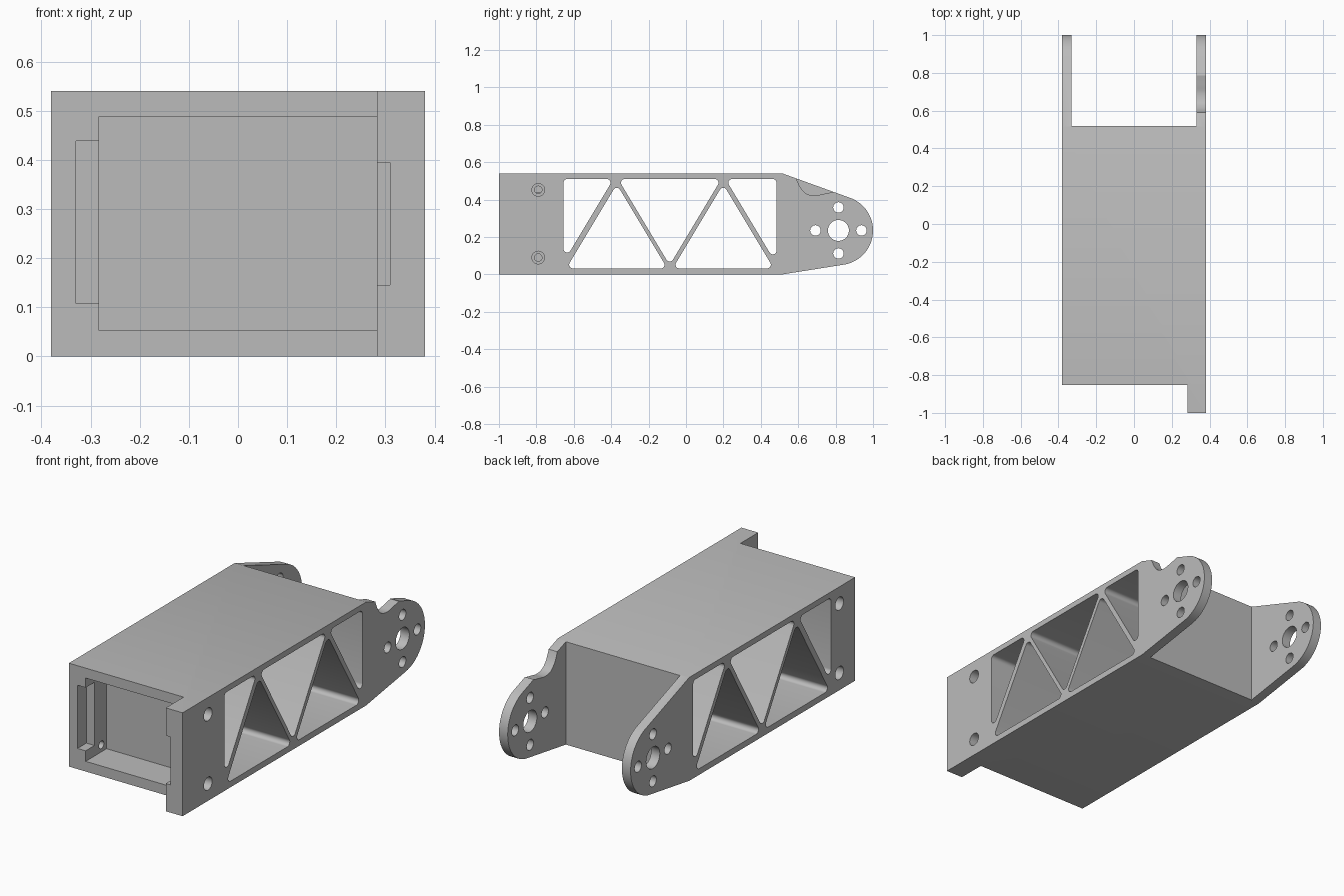
import bpy, bmesh, math
from mathutils import Vector

if "Cube" in bpy.data.objects:
    bpy.data.objects.remove(bpy.data.objects["Cube"])

grey = bpy.data.materials.new("plain grey")
grey.diffuse_color = (0.5, 0.5, 0.5, 1)
grey.use_nodes = True
grey.node_tree.nodes["Principled BSDF"].inputs["Base Color"].default_value = grey.diffuse_color


def prism(name, pts, x0, x1):
    """Extrude a (y, z) outline along x."""
    bm = bmesh.new()
    face = bm.faces.new([bm.verts.new((x0, y, z)) for y, z in pts])
    ext = bmesh.ops.extrude_face_region(bm, geom=[face])
    verts = [g for g in ext["geom"] if isinstance(g, bmesh.types.BMVert)]
    bmesh.ops.translate(bm, verts=verts, vec=(x1 - x0, 0, 0))
    bmesh.ops.recalc_face_normals(bm, faces=bm.faces)
    me = bpy.data.meshes.new(name)
    bm.to_mesh(me)
    bm.free()
    ob = bpy.data.objects.new(name, me)
    bpy.context.collection.objects.link(ob)
    me.materials.append(grey)
    return ob


def box(name, x0, x1, y0, y1, z0, z1):
    return prism(name, [(y0, z0), (y1, z0), (y1, z1), (y0, z1)], x0, x1)


def arc(cy, cz, r, a0, a1, n):
    return [(cy + r * math.cos(math.radians(a0 + (a1 - a0) * i / n)),
             cz + r * math.sin(math.radians(a0 + (a1 - a0) * i / n))) for i in range(n + 1)]


def circle(cy, cz, r, n=32):
    return arc(cy, cz, r, 0, 360, n)[:-1]


def rounded(pts, r=0.02, n=8):
    """Round every corner of a convex outline with radius r."""
    out = []
    for i, p in enumerate(pts):
        p = Vector(p)
        a = (Vector(pts[i - 1]) - p).normalized()
        b = (Vector(pts[(i + 1) % len(pts)]) - p).normalized()
        half = a.angle(b) / 2
        c = p + (a + b).normalized() * (r / math.sin(half))
        s = p + a * (r / math.tan(half)) - c
        e = p + b * (r / math.tan(half)) - c
        for k in range(n + 1):
            d = s.lerp(e, k / n) if k in (0, n) else None
            if d is None:
                ang = s.angle(e)
                t = k / n
                d = (s * math.sin((1 - t) * ang) + e * math.sin(t * ang)) / math.sin(ang)
            out.append(tuple(c + d))
    return out


def spline(pts, n=6):
    """Smooth curve through points."""
    p = [Vector(q) for q in [pts[0]] + pts + [pts[-1]]]
    out = []
    for i in range(1, len(p) - 2):
        a, b, c, d = p[i - 1:i + 3]
        for k in range(n):
            t = k / n
            out.append(tuple(0.5 * (2 * b + (c - a) * t + (2 * a - 5 * b + 4 * c - d) * t ** 2
                                    + (3 * b - a - 3 * c + d) * t ** 3)))
    return out + [pts[-1]]


# Side silhouette with rounded rear lugs
CY, CZ = 0.815, 0.235
outline = [(-1, 0), (0.515, 0)] + arc(CY, CZ, 0.185, -81, 70.4, 36) + [(0.515, 0.54), (-1, 0.54)]
bracket = prism("link_bracket", outline, -0.38, 0.38)

cutters = []
# Gap between the lugs, and the front step that leaves a lip on the right
cutters.append(box("lug_gap", -0.33, 0.33, 0.52, 1.2, -0.2, 0.8))
cutters.append(box("front_step", -0.6, 0.283, -1.2, -0.853, -0.2, 0.8))

# Front pocket with side slots
cutters.append(box("pocket", -0.283, 0.283, -1.1, -0.68, 0.053, 0.488))
cutters.append(box("left_slot", -0.33, -0.2, -1.1, -0.78, 0.108, 0.438))
cutters.append(box("right_slot", 0.2, 0.309, -1.1, -0.78, 0.145, 0.395))

# Truss windows through the full width
windows = [
    [(-0.655, 0.51), (-0.388, 0.51), (-0.655, 0.065)],
    [(-0.37, 0.482), (-0.64, 0.032), (-0.10, 0.032)],
    [(-0.363, 0.51), (0.189, 0.51), (-0.087, 0.05)],
    [(0.199, 0.482), (-0.071, 0.032), (0.469, 0.032)],
    [(0.211, 0.51), (0.484, 0.51), (0.484, 0.055)],
]
for w in windows:
    cutters.append(prism("window", rounded(w), -0.6, 0.6))

# Lug holes
cutters.append(prism("centre_hole", circle(CY, CZ, 0.056, 48), -0.6, 0.6))
for dy, dz in ((1, 0), (0, 1), (-1, 0), (0, -1)):
    cutters.append(prism("bolt_hole", circle(CY + 0.123 * dy, CZ + 0.123 * dz, 0.028), -0.6, 0.6))

# Counterbored screw holes into the pocket, staggered left to right
for side, y in ((1, -0.79), (-1, -0.723)):
    for z in (0.09, 0.452):
        cutters.append(prism("screw_hole", circle(y, z, 0.02), side * 0.2, side * 0.5))
        cutters.append(prism("counterbore", circle(y, z, 0.034), side * 0.335, side * 0.5))

# Scallop in the top of the right lug
scallop = spline([(0.585, 0.53), (0.597, 0.495), (0.615, 0.46), (0.645, 0.431), (0.69, 0.422),
                  (0.735, 0.43), (0.785, 0.44)])
cutters.append(prism("scallop", scallop + [(0.8, 0.7), (0.585, 0.7)], 0.3, 0.6))

for c in cutters:
    c.hide_render = True
    m = bracket.modifiers.new("cut", "BOOLEAN")
    m.operation = "DIFFERENCE"
    m.solver = "EXACT"
    m.object = c

# Bake the cuts and remove the cutters
bpy.context.view_layer.update()
baked = bpy.data.meshes.new_from_object(bracket.evaluated_get(bpy.context.evaluated_depsgraph_get()))
bracket.modifiers.clear()
bracket.data = baked
for c in cutters:
    bpy.data.objects.remove(c)

bpy.context.view_layer.objects.active = bracket
bracket.select_set(True)
bpy.ops.object.shade_smooth_by_angle(angle=math.radians(30))
